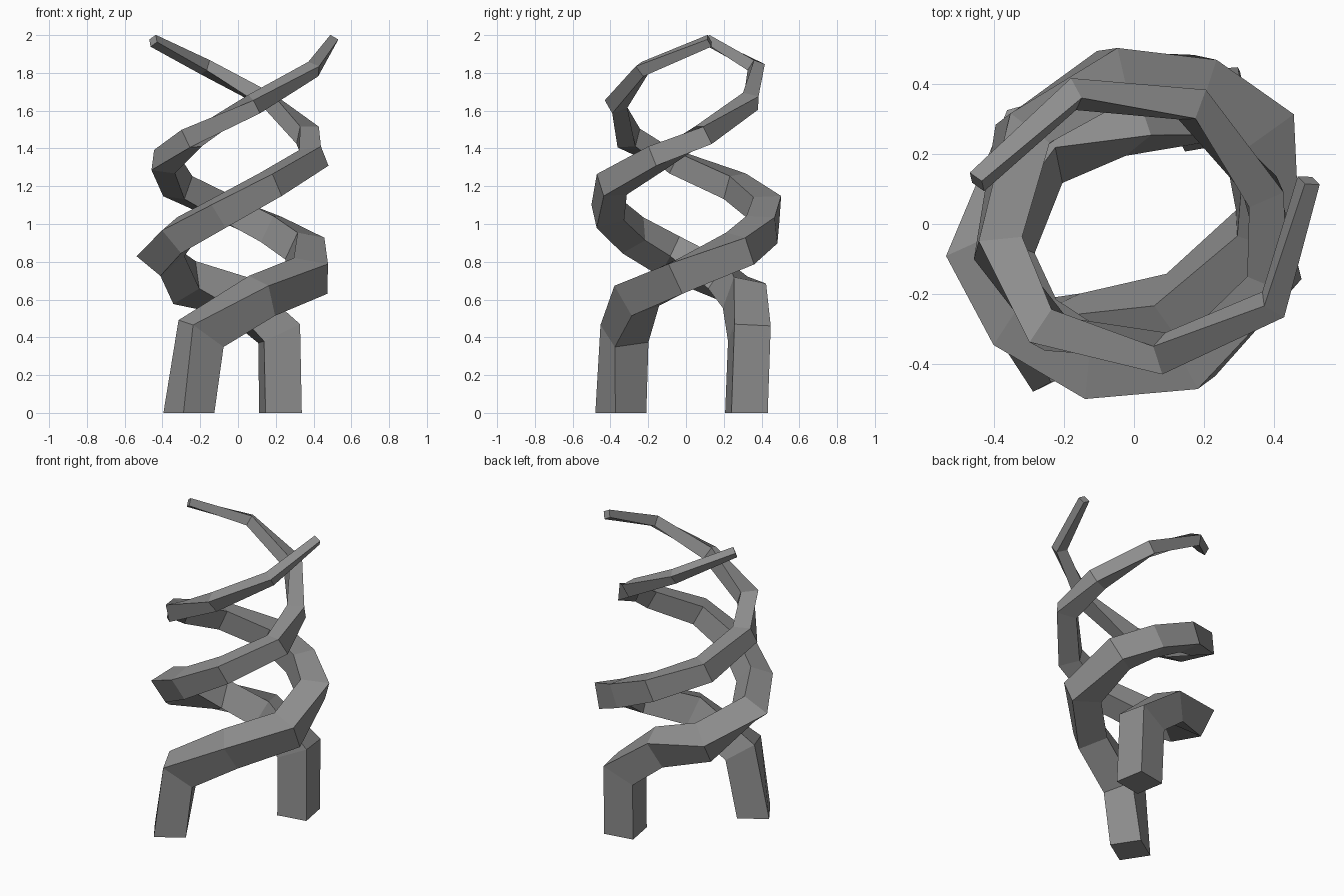
import bpy, bmesh
from math import sin, cos, radians, sqrt
from mathutils import Vector

if "Cube" in bpy.data.objects:
    bpy.data.objects.remove(bpy.data.objects["Cube"])

grey = bpy.data.materials.new("dark_grey")
grey.diffuse_color = (0.27, 0.27, 0.27, 1)
grey.use_nodes = True
grey.node_tree.nodes["Principled BSDF"].inputs["Base Color"].default_value = grey.diffuse_color


def side_at(z):
    """Square section width: full at the leg, tapering to the tip."""
    t = max(0.0, (z - 0.4) / 1.6)
    return 0.195 - 0.15 * t ** 1.25


def strand(name, foot, path, turns):
    """Sweep a tapering square along (angle, radius, z) points from a foot."""
    pts = [Vector((foot[0], foot[1], 0))]
    pts += [Vector((r * cos(radians(a)), r * sin(radians(a)), z)) for a, r, z in path]
    bm = bmesh.new()
    rings = []
    n = len(pts)
    for i, p in enumerate(pts):
        tin = (p - pts[i - 1]).normalized() if i else Vector((0, 0, 1))
        tout = (pts[i + 1] - p).normalized() if i < n - 1 else tin
        if i == 0:
            tout = tin
        t = (tin + tout).normalized()
        radial = Vector((p.x, p.y, 0)).normalized()
        u = (radial - t * radial.dot(t)).normalized()
        v = t.cross(u)
        # mitre stretch in the plane of the bend
        bend = tout - tin
        k = 1 / max(0.6, tin.dot(t)) - 1
        half = side_at(p.z) / sqrt(2)
        turn = turns[min(i, len(turns) - 1)]
        ring = []
        for j in range(4):
            a = radians(turn + 90 * j)
            o = (u * cos(a) + v * sin(a)) * half
            if bend.length > 1e-4:
                b = bend.normalized()
                o += b * o.dot(b) * k
            ring.append(bm.verts.new(p + o))
        rings.append(ring)
    for r0, r1 in zip(rings, rings[1:]):
        for j in range(4):
            bm.faces.new((r0[j], r0[(j + 1) % 4], r1[(j + 1) % 4], r1[j]))
    bm.faces.new(rings[0][::-1])
    bm.faces.new(rings[-1])
    bmesh.ops.recalc_face_normals(bm, faces=bm.faces)
    me = bpy.data.meshes.new(name)
    bm.to_mesh(me)
    bm.free()
    me.materials.append(grey)
    ob = bpy.data.objects.new(name, me)
    bpy.context.collection.objects.link(ob)
    return ob


# strand rising from the front left leg
strand("front_strand", (-0.26, -0.345), [
    (-121, 0.38, 0.42), (-64, 0.29, 0.62), (-4, 0.385, 0.725), (39, 0.455, 0.87),
    (66, 0.44, 0.97), (98, 0.43, 1.08), (141, 0.41, 1.20), (190, 0.395, 1.33),
    (231, 0.39, 1.455), (283, 0.38, 1.635), (330, 0.46, 1.82), (374, 0.515, 1.97)],
    [25, 5, -25, -42, -38, -40, -45, -50, -55, -40, -25, -25])

# strand rising from the back right leg
strand("back_strand", (0.225, 0.32), [
    (57, 0.40, 0.42), (93, 0.31, 0.62), (142, 0.36, 0.69), (192, 0.42, 0.83),
    (222, 0.42, 0.94), (257, 0.425, 1.06), (294, 0.43, 1.21), (339, 0.43, 1.35),
    (374, 0.38, 1.47), (424, 0.38, 1.65), (475, 0.41, 1.83), (525, 0.465, 1.97)],
    [0, -5, -28, -20, -5, -15, -28, -40, -55, -40, -30, -25])
